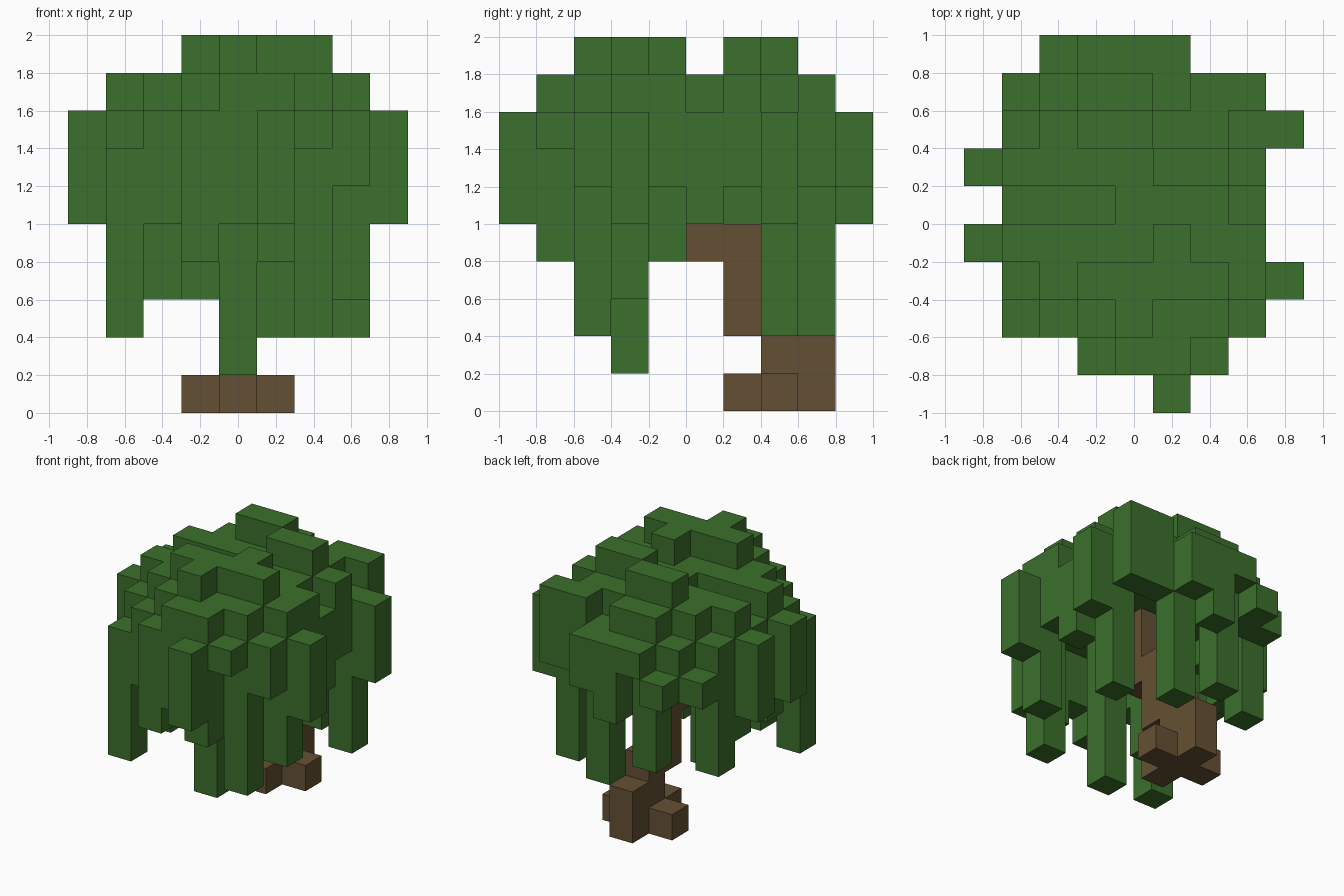
import bpy
import bmesh
from mathutils import Vector

CELL = 0.2
ORIGIN = Vector((-0.9, -1.0, 0.0))

cube = bpy.data.objects.get("Cube")
if cube:
    bpy.data.objects.remove(cube, do_unlink=True)


def make_material(name, color):
    mat = bpy.data.materials.new(name)
    mat.use_nodes = True
    mat.diffuse_color = color
    mat.node_tree.nodes["Principled BSDF"].inputs["Base Color"].default_value = color
    return mat


def row_cells(layer, rows):
    """Fill one layer: each row gives its depth index and first and last column."""
    return {(x, y, layer) for y, first, last in rows for x in range(first, last + 1)}


def column_cells(x, y, bottom, top):
    return {(x, y, z) for z in range(bottom, top)}


def build_blocks(name, cells, mat, blocked=frozenset()):
    """Make one block mesh, leaving out faces between neighbouring blocks."""
    bm = bmesh.new()
    for cell in sorted(cells):
        centre = Vector(cell) + Vector((0.5, 0.5, 0.5))
        for axis in range(3):
            for sign in (-1, 1):
                normal = Vector((0, 0, 0))
                normal[axis] = sign
                neighbour = tuple(int(a + b) for a, b in zip(cell, normal))
                if neighbour in cells or neighbour in blocked:
                    continue
                side = Vector((0, 0, 0))
                side[(axis + 1) % 3] = 0.5
                up = normal.cross(side)
                middle = centre + normal * 0.5
                corners = (middle - side - up, middle + side - up,
                           middle + side + up, middle - side + up)
                bm.faces.new([bm.verts.new(ORIGIN + c * CELL) for c in corners])
    bmesh.ops.remove_doubles(bm, verts=bm.verts, dist=CELL / 100)
    mesh = bpy.data.meshes.new(name)
    bm.to_mesh(mesh)
    bm.free()
    mesh.materials.append(mat)
    obj = bpy.data.objects.new(name, mesh)
    bpy.context.collection.objects.link(obj)
    return obj


leaf_green = make_material("leaf_green", (0.045, 0.162, 0.025, 1.0))
bark_brown = make_material("bark_brown", (0.130, 0.081, 0.033, 1.0))

# Rounded crown, from the highest tufts down to the widest layer
crown = row_cells(9, [(2, 4, 4), (3, 3, 6), (4, 5, 5), (6, 5, 6), (7, 3, 4)])
crown |= row_cells(8, [(1, 4, 5), (2, 3, 6), (3, 2, 7), (4, 1, 7), (5, 4, 6),
                       (6, 1, 7), (7, 2, 6), (8, 3, 4), (8, 6, 7)])
crown |= row_cells(7, [(0, 5, 5), (1, 3, 6), (2, 2, 7), (3, 1, 8), (4, 0, 7),
                       (5, 1, 7), (6, 0, 7), (7, 1, 8), (8, 2, 7), (9, 3, 5)])

# Hanging strands, grouped by how low they reach
strand_groups = {
    1: [(4, 3)],
    2: [(1, 2), (6, 2), (7, 7), (5, 8)],
    3: [(7, 3), (2, 3), (3, 8), (1, 7)],
    4: [(3, 1), (5, 1), (1, 4), (1, 6)],
    5: [(5, 0), (4, 1), (2, 2), (1, 3), (8, 3), (0, 4), (7, 5), (0, 6), (8, 7), (4, 9)],
    6: [(7, 2), (7, 4), (1, 5), (7, 6), (1, 8), (2, 8), (6, 8), (7, 8), (2, 9), (5, 9)],
}
strands = set()
for bottom, places in strand_groups.items():
    for x, y in places:
        strands |= column_cells(x, y, bottom, 7)

# Leaning trunk, stepping forward as it rises
trunk = column_cells(4, 8, 0, 2) | column_cells(4, 7, 0, 3)
trunk |= column_cells(4, 6, 2, 5) | column_cells(4, 5, 4, 7)

# Low roots around the foot
roots = {(3, 7, 0), (5, 7, 0), (4, 6, 0)}

build_blocks("leaf_crown", crown, leaf_green, strands | trunk)
build_blocks("hanging_strands", strands, leaf_green, crown | trunk)
build_blocks("trunk", trunk, bark_brown, crown | roots)
build_blocks("roots", roots, bark_brown, trunk)
